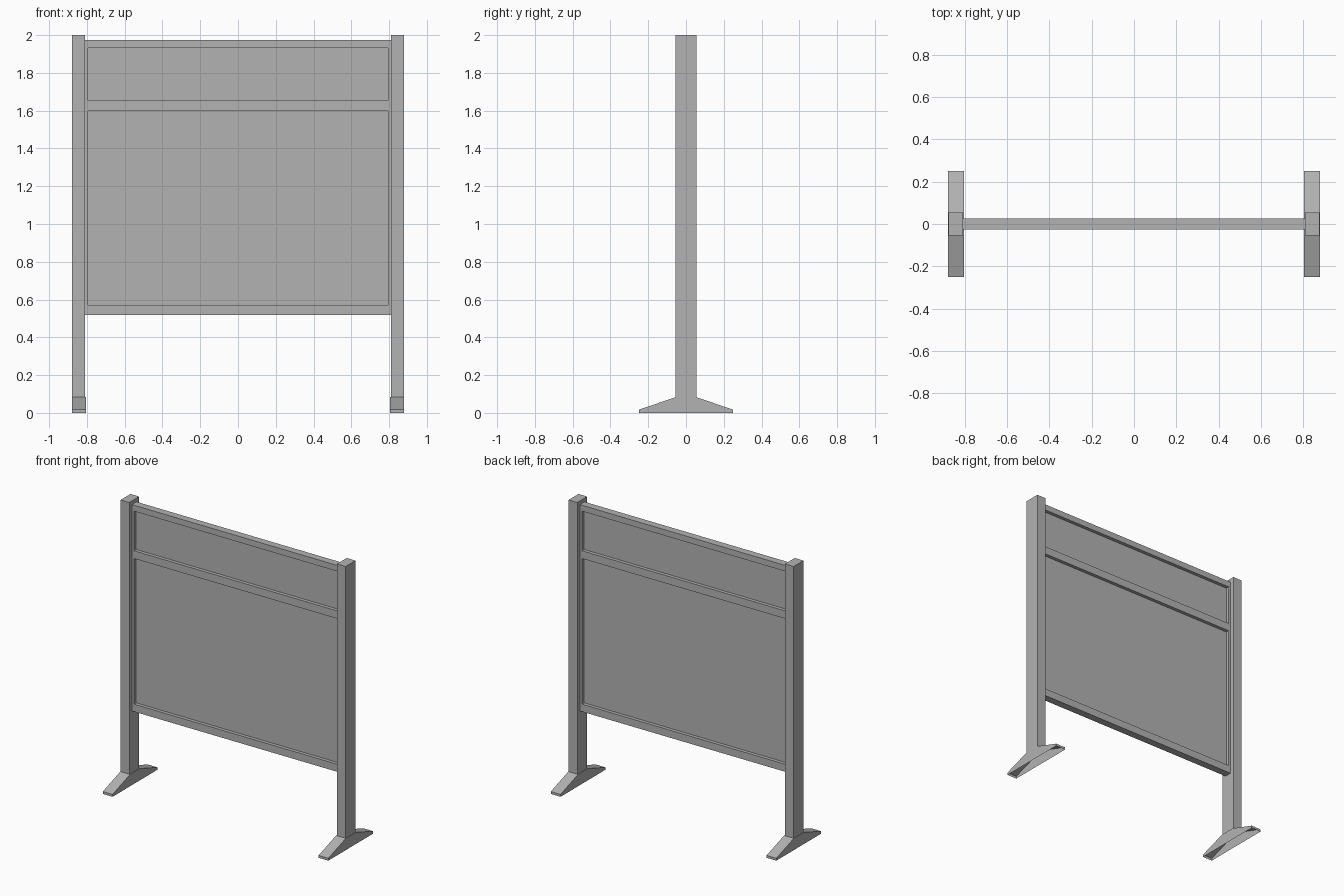
import bpy
import bmesh

cube = bpy.data.objects.get("Cube")
if cube:
    bpy.data.objects.remove(cube, do_unlink=True)

# One plain grey for the whole stand
GREY = (0.45, 0.45, 0.45, 1)
grey = bpy.data.materials.new("plain grey")
grey.use_nodes = True
grey.diffuse_color = GREY
grey.node_tree.nodes["Principled BSDF"].inputs["Base Color"].default_value = GREY


def finish(name, bm):
    bmesh.ops.recalc_face_normals(bm, faces=bm.faces)
    mesh = bpy.data.meshes.new(name)
    bm.to_mesh(mesh)
    bm.free()
    mesh.materials.append(grey)
    obj = bpy.data.objects.new(name, mesh)
    bpy.context.collection.objects.link(obj)
    return obj


def box(name, x, y, z):
    """Box from (min, max) ranges on each axis."""
    bm = bmesh.new()
    bmesh.ops.create_cube(bm, size=1)
    for v in bm.verts:
        v.co = [r[0] if c < 0 else r[1] for c, r in zip(v.co, (x, y, z))]
    return finish(name, bm)


def foot(name, x):
    """Sloped foot, a shell left open underneath."""
    outline = [(-0.25, 0), (-0.25, 0.017), (-0.055, 0.083),
               (0.055, 0.083), (0.25, 0.017), (0.25, 0)]
    bm = bmesh.new()
    side = bm.faces.new([bm.verts.new((x[0], y, z)) for y, z in outline])
    extruded = bmesh.ops.extrude_face_region(bm, geom=[side], use_keep_orig=True)
    for v in extruded["geom"]:
        if isinstance(v, bmesh.types.BMVert):
            v.co.x = x[1]
    bmesh.ops.recalc_face_normals(bm, faces=bm.faces)
    under = [f for f in bm.faces if f.calc_center_median().z < 0.001]
    bmesh.ops.delete(bm, geom=under, context="FACES_ONLY")
    return finish(name, bm)


# Posts and feet on both sides
for label, s in (("left", 1), ("right", -1)):
    box(label + "_post", sorted((s * 0.81, s * 0.878)), (-0.055, 0.055), (0.08, 2))
    foot(label + "_foot", sorted((s * 0.804, s * 0.88)))
    box(label + "_frame_stile", sorted((s * 0.793, s * 0.812)),
        (-0.026, 0.026), (0.518, 1.974))

# Horizontal frame rails
for label, z in (("bottom", (0.518, 0.571)), ("middle", (1.598, 1.653)),
                 ("top", (1.932, 1.974))):
    box(label + "_frame_rail", (-0.793, 0.793), (-0.026, 0.026), z)

# Thin boards set back in the middle of the frame
box("main_board", (-0.793, 0.793), (-0.002, 0.002), (0.571, 1.598))
box("header_board", (-0.793, 0.793), (-0.002, 0.002), (1.653, 1.932))
